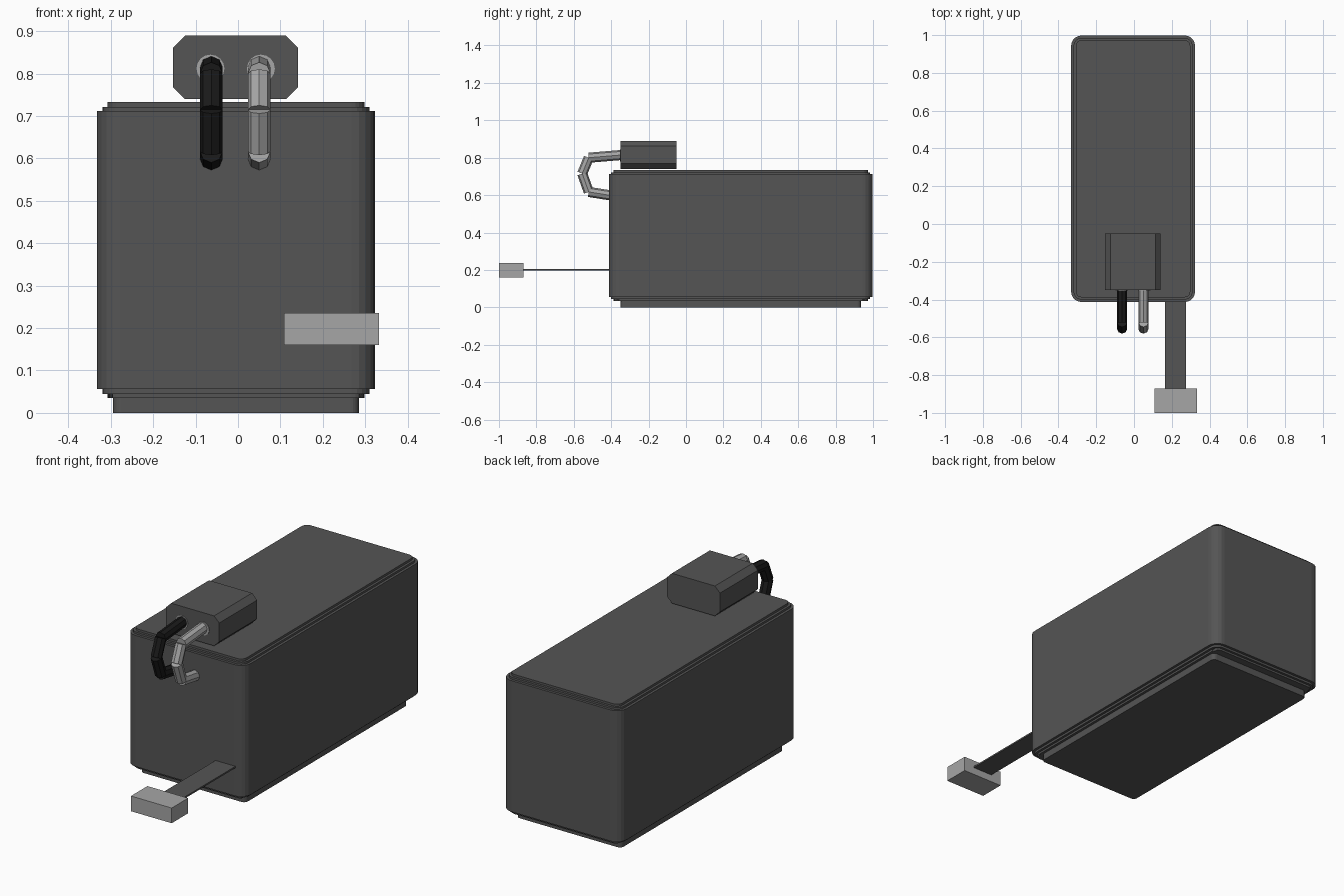
import bpy, bmesh, math
from mathutils import Vector

cube = bpy.data.objects.get("Cube")
if cube:
    bpy.data.objects.remove(cube, do_unlink=True)


def material(name, v):
    m = bpy.data.materials.new(name)
    m.use_nodes = True
    m.diffuse_color = (v, v, v, 1)
    m.node_tree.nodes["Principled BSDF"].inputs["Base Color"].default_value = (v, v, v, 1)
    return m


dark = material("dark grey", 0.09)
black = material("black", 0.01)
light = material("light grey", 0.38)


def finish(name, bm, mat):
    bmesh.ops.recalc_face_normals(bm, faces=bm.faces)
    me = bpy.data.meshes.new(name)
    bm.to_mesh(me)
    bm.free()
    me.materials.append(mat)
    ob = bpy.data.objects.new(name, me)
    bpy.context.collection.objects.link(ob)
    return ob


def box(name, x0, x1, y0, y1, z0, z1, mat):
    bm = bmesh.new()
    bmesh.ops.create_cube(bm, size=1)
    for v in bm.verts:
        v.co = ((x0, x1)[v.co.x > 0], (y0, y1)[v.co.y > 0], (z0, z1)[v.co.z > 0])
    return finish(name, bm, mat)


def rounded_loop(inset, z, segments=5):
    """Outline of the case, drawn in by an inset."""
    r = max(0.055 - inset, 0.02)
    x0, x1, y0, y1 = -0.333 + inset, 0.323 - inset, -0.413 + inset, 0.998 - inset
    corners = [(x1 - r, y1 - r), (x0 + r, y1 - r), (x0 + r, y0 + r), (x1 - r, y0 + r)]
    pts = []
    for i, (cx, cy) in enumerate(corners):
        for s in range(segments + 1):
            a = math.pi / 2 * (i + s / segments)
            pts.append((cx + r * math.cos(a), cy + r * math.sin(a), z))
    return pts


def stepped_case(name, profile, mat):
    bm = bmesh.new()
    rings = [[bm.verts.new(p) for p in rounded_loop(i, z)] for i, z in profile]
    for a, b in zip(rings, rings[1:]):
        for k in range(len(a)):
            n = (k + 1) % len(a)
            bm.faces.new((a[k], a[n], b[n], b[k]))
    bm.faces.new(rings[0])
    bm.faces.new(rings[-1])
    return finish(name, bm, mat)


def tube(bm, a, b, radius, sides):
    a, b = Vector(a), Vector(b)
    d = b - a
    mat = d.to_track_quat('Z', 'Y').to_matrix().to_4x4()
    mat.translation = (a + b) / 2
    bmesh.ops.create_cone(bm, cap_ends=True, segments=sides, radius1=radius,
                          radius2=radius, depth=d.length, matrix=mat)


# Main case: stepped rims at top and bottom, narrower foot below
stepped_case("battery_case", [
    (0.038, 0), (0.038, 0.035), (0.025, 0.035), (0.025, 0.045), (0.013, 0.045),
    (0.013, 0.056), (0, 0.056), (0, 0.712), (0.013, 0.712), (0.013, 0.722),
    (0.025, 0.722), (0.025, 0.733)], dark)
foot = bpy.data.objects["battery_case"]
# The foot is set further in at front and back
for v in foot.data.vertices:
    if v.co.z < 0.036 and not (-0.389 < v.co.y < 0.974 and abs(v.co.x + 0.005) > 0.303):
        if min(v.co.y + 0.4, 0.985 - v.co.y) > 0.024:
            v.co.y += 0.025 if v.co.y < 0.3 else -0.025

# Power connector: block with chamfered long edges
plug = box("power_connector", -0.153, 0.141, -0.35, -0.05, 0.74, 0.89, dark)
bm = bmesh.new()
bm.from_mesh(plug.data)
long_edges = [e for e in bm.edges if abs(e.verts[0].co.y - e.verts[1].co.y) > 0.1]
bmesh.ops.bevel(bm, geom=long_edges, offset=0.028, segments=1, affect='EDGES')
bm.to_mesh(plug.data)
bm.free()

# Two cables, each a chain of straight pieces from connector to case
path = [(-0.34, 0.815), (-0.52, 0.80), (-0.555, 0.715), (-0.52, 0.617), (-0.40, 0.598)]
for name, x, mat in (("black_cable", -0.063, black), ("light_cable", 0.05, light)):
    bm = bmesh.new()
    for (ya, za), (yb, zb) in zip(path, path[1:]):
        tube(bm, (x, ya, za), (x, yb, zb), 0.027, 8)
    finish(name, bm, mat)

# Round sockets behind the cables
for name, x in (("right_socket", -0.065), ("left_socket", 0.054)):
    bm = bmesh.new()
    tube(bm, (x, -0.353, 0.812), (x, -0.34, 0.812), 0.033, 16)
    finish(name, bm, light)

# Flat ribbon lead with its end plug
box("ribbon_lead", 0.165, 0.275, -0.88, -0.40, 0.197, 0.205, dark)
box("lead_plug", 0.108, 0.333, -1.0, -0.87, 0.16, 0.236, light)
